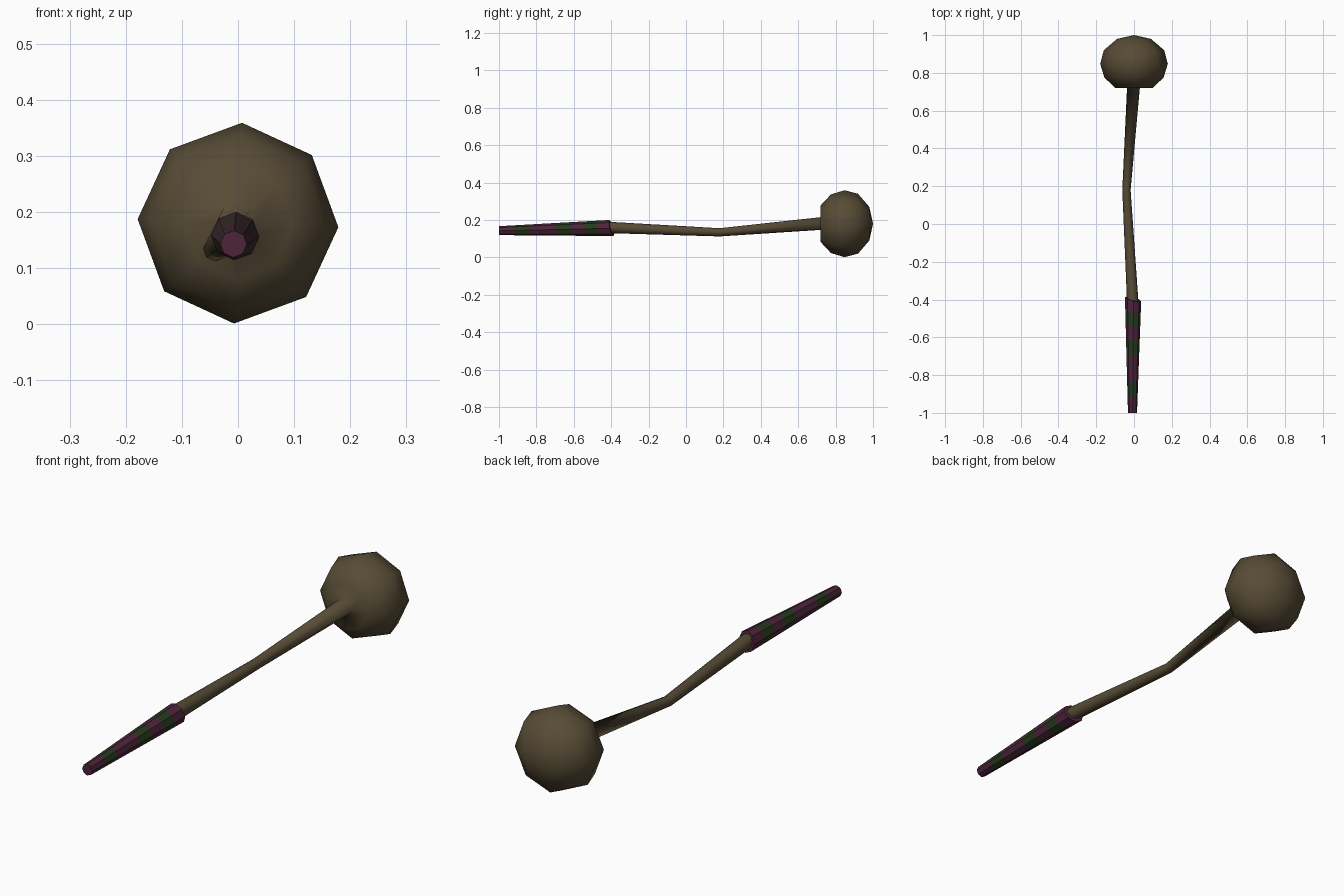
import bpy, bmesh, math

if "Cube" in bpy.data.objects:
    bpy.data.objects.remove(bpy.data.objects["Cube"])

SIDES = 8
PHASE = math.radians(87.7)


def material(name, rgb):
    m = bpy.data.materials.new(name)
    m.diffuse_color = (*rgb, 1.0)
    m.use_nodes = True
    m.node_tree.nodes["Principled BSDF"].inputs["Base Color"].default_value = m.diffuse_color
    return m


wood = material("dark wood", (0.095, 0.071, 0.036))
purple = material("purple wrap", (0.075, 0.018, 0.043))
green = material("green wrap", (0.021, 0.042, 0.013))


def loft(name, rings, mats, band_colours=None, smooth=True):
    """Octagonal tube through rings (x, y, z, radius, lean), capped at both ends."""
    bm = bmesh.new()
    loops = []
    for x, y, z, r, lean in rings:
        loop = []
        for i in range(SIDES):
            a = PHASE + i * math.tau / SIDES
            dx, dz = r * math.cos(a), r * math.sin(a)
            loop.append(bm.verts.new((x + dx, y - lean * (dx + dz), z + dz)))
        loops.append(loop)
    for k in range(len(loops) - 1):
        for i in range(SIDES):
            j = (i + 1) % SIDES
            f = bm.faces.new((loops[k][i], loops[k][j], loops[k + 1][j], loops[k + 1][i]))
            f.material_index = band_colours[k] if band_colours else 0
            f.smooth = smooth
    # caps: fan to a centre point, slightly domed at the far end of the club
    for loop, ring, dome in ((loops[0], rings[0], 0), (loops[-1], rings[-1], 0.02 if smooth else 0)):
        c = bm.verts.new((ring[0], ring[1] + dome, ring[2]))
        for i in range(SIDES):
            f = bm.faces.new((loop[i], loop[(i + 1) % SIDES], c))
            f.smooth = smooth
    bmesh.ops.recalc_face_normals(bm, faces=bm.faces)
    me = bpy.data.meshes.new(name)
    bm.to_mesh(me)
    bm.free()
    for m in mats:
        me.materials.append(m)
    ob = bpy.data.objects.new(name, me)
    bpy.context.collection.objects.link(ob)
    return ob


# bent shaft flowing into the round head
loft("shaft_and_head", [
    (-0.005, -0.45, 0.160, 0.031, 0),
    (-0.008, -0.39, 0.159, 0.030, 0),
    (-0.040, 0.18, 0.134, 0.022, 0),
    (-0.003, 0.72, 0.181, 0.034, 0),
    (0.0, 0.72, 0.18, 0.098, 0),
    (0.0, 0.775, 0.18, 0.157, 0),
    (0.0, 0.848, 0.18, 0.179, 0),
    (0.0, 0.92, 0.18, 0.160, 0),
    (0.0, 0.98, 0.18, 0.090, 0),
], [wood])

# tapered grip with striped wrapping
stops = [-1.0, -0.915, -0.835, -0.69, -0.61, -0.535, -0.465, -0.398]
colours = [0, 1, 0, 1, 0, 1, 0]
grip = []
for y in stops:
    t = (y + 1.0) / 0.602
    grip.append((-0.008 + 0.003 * t, y, 0.143 + 0.014 * t, 0.024 + 0.019 * t, 0.25 * t))
loft("grip", grip, [purple, green], colours, smooth=False)
